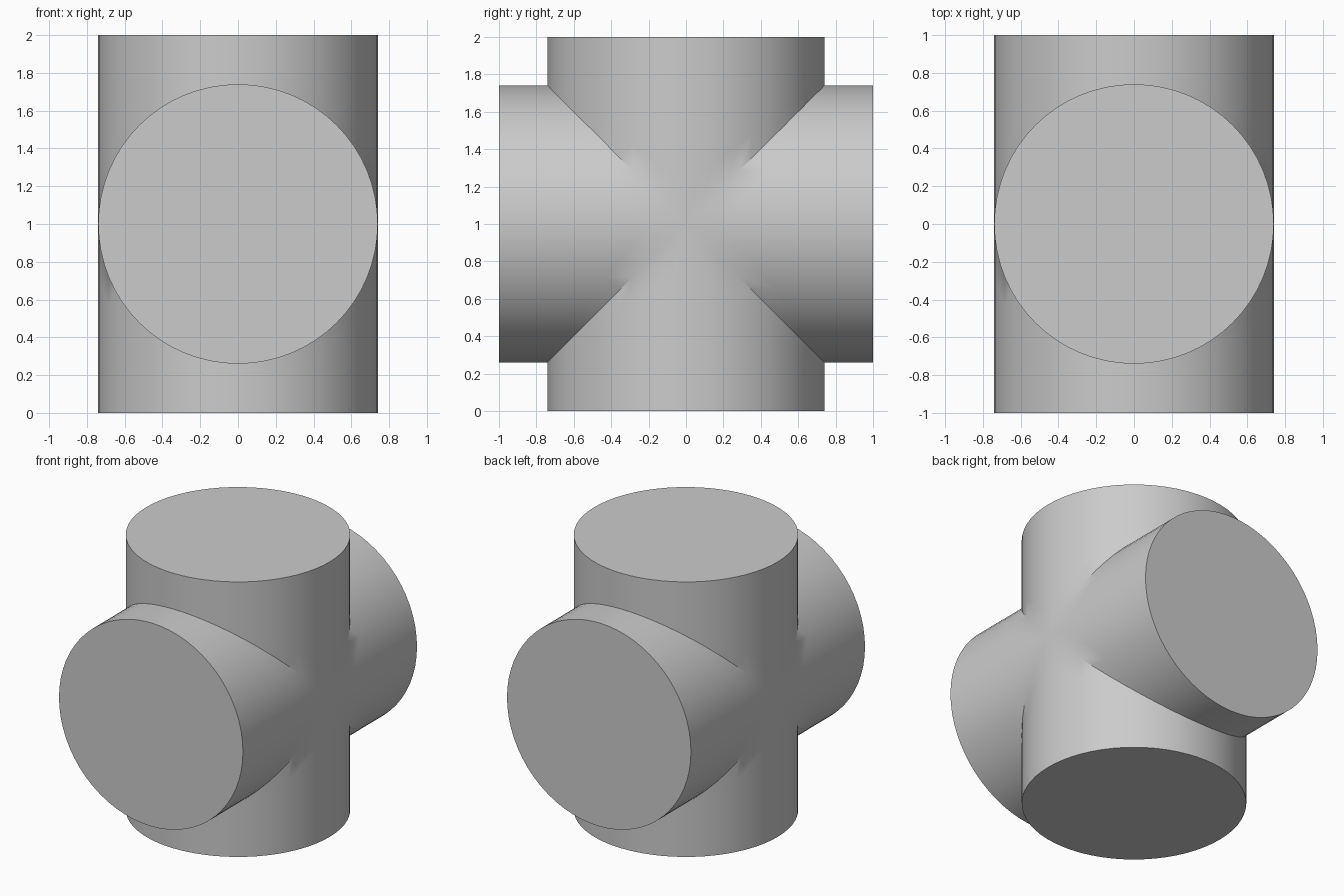
import bpy, bmesh, math
from mathutils import Matrix

cube = bpy.data.objects.get("Cube")
if cube:
    bpy.data.objects.remove(cube)

RADIUS, REACH, SIDES = 0.74, 1.0, 64

# Plain grey material
grey = bpy.data.materials.new("plain grey")
grey.use_nodes = True
colour = (0.6, 0.6, 0.6, 1)
grey.diffuse_color = colour
grey.node_tree.nodes["Principled BSDF"].inputs["Base Color"].default_value = colour

bm = bmesh.new()


def add_arm(turn):
    """One capped round arm, mitred at the centre to meet its neighbours."""
    rot = Matrix.Rotation(turn, 4, "X")
    rings = []
    for t in (0, 0.2, 1):
        ring = []
        for i in range(SIDES):
            a = math.tau * i / SIDES
            x, y = RADIUS * math.cos(a), RADIUS * math.sin(a)
            z = abs(y) + (REACH - abs(y)) * t
            ring.append(bm.verts.new(rot @ Matrix.Translation((x, y, z)).translation))
        rings.append(ring)
    for low, high in zip(rings, rings[1:]):
        for i in range(SIDES):
            j = (i + 1) % SIDES
            bm.faces.new((low[i], low[j], high[j], high[i]))
    bm.faces.new(rings[-1])


# Four arms: top, front, bottom, back
for k in range(4):
    add_arm(k * math.pi / 2)
bmesh.ops.remove_doubles(bm, verts=bm.verts, dist=0.0005)
bmesh.ops.recalc_face_normals(bm, faces=bm.faces)
bmesh.ops.translate(bm, verts=bm.verts, vec=(0, 0, REACH))

mesh = bpy.data.meshes.new("crossed_cylinders")
bm.to_mesh(mesh)
bm.free()
mesh.materials.append(grey)
cross = bpy.data.objects.new("crossed_cylinders", mesh)
bpy.context.collection.objects.link(cross)

# Smooth walls, crisp rims and mitres
bpy.ops.object.select_all(action="DESELECT")
cross.select_set(True)
bpy.context.view_layer.objects.active = cross
bpy.ops.object.shade_smooth_by_angle(angle=math.radians(35))
